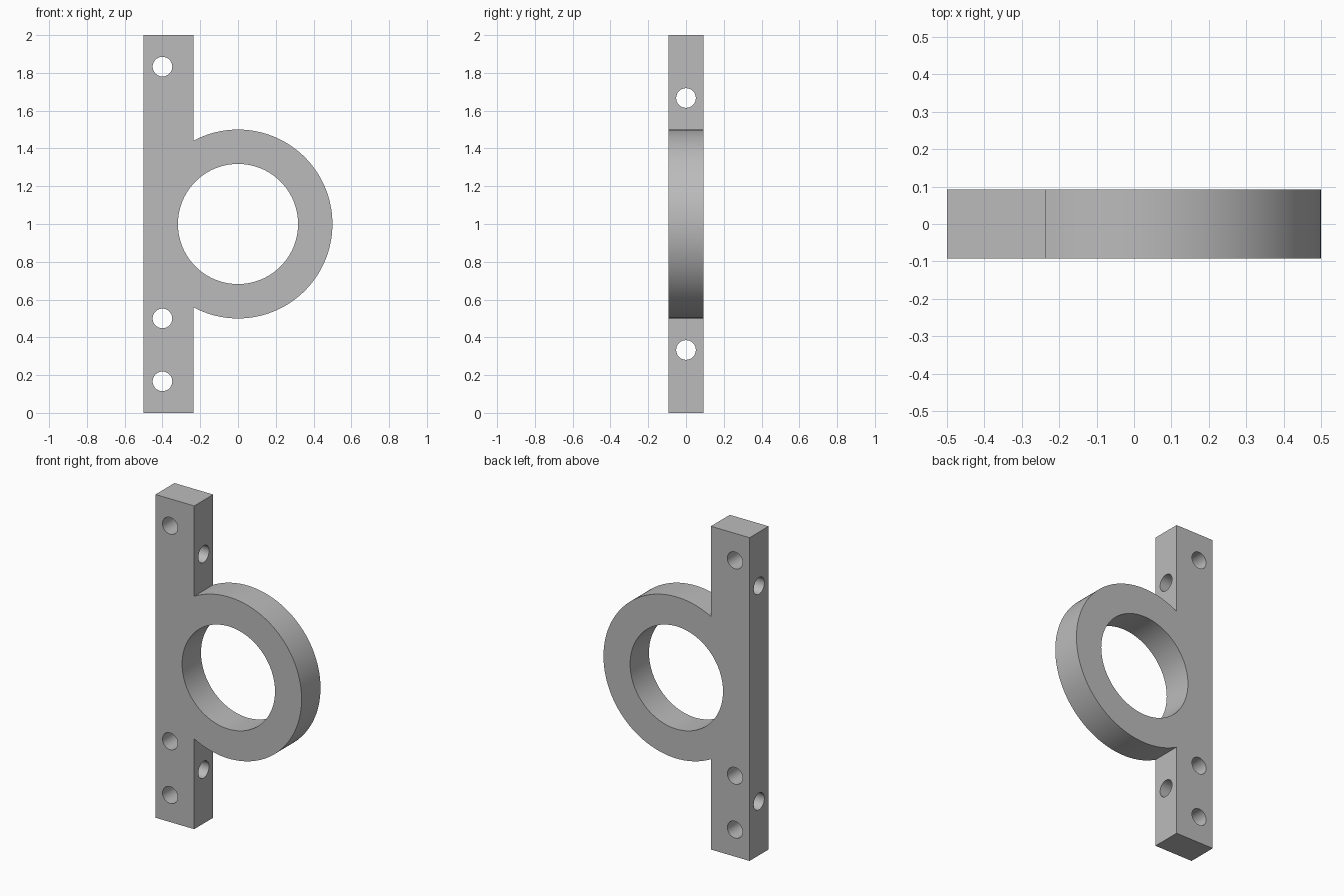
import bpy
import bmesh
import math

cube = bpy.data.objects.get("Cube")
if cube:
    bpy.data.objects.remove(cube, do_unlink=True)

DEPTH = 0.185
BAR_LEFT, BAR_RIGHT, HEIGHT = -0.5, -0.235, 2.0
RING_Z, OUTER, INNER = 1.0, 0.5, 0.318
HOLE = 0.052
ARC_STEPS = 96

grey = bpy.data.materials.new("plain_grey")
grey.use_nodes = True
colour = (0.5, 0.5, 0.5, 1)
grey.diffuse_color = colour
grey.node_tree.nodes["Principled BSDF"].inputs["Base Color"].default_value = colour

# Bar and ring outline as one profile, extruded front to back
end = math.acos(BAR_RIGHT / OUTER)
profile = [(BAR_RIGHT, HEIGHT), (BAR_LEFT, HEIGHT), (BAR_LEFT, 0), (BAR_RIGHT, 0)]
for i in range(ARC_STEPS + 1):
    a = -end + 2 * end * i / ARC_STEPS
    profile.append((OUTER * math.cos(a), RING_Z + OUTER * math.sin(a)))

bm = bmesh.new()
face = bm.faces.new([bm.verts.new((x, -DEPTH / 2, z)) for x, z in profile])
result = bmesh.ops.extrude_face_region(bm, geom=[face])
moved = [g for g in result["geom"] if isinstance(g, bmesh.types.BMVert)]
bmesh.ops.translate(bm, verts=moved, vec=(0, DEPTH, 0))
bmesh.ops.recalc_face_normals(bm, faces=bm.faces)
mesh = bpy.data.meshes.new("ring_bracket")
bm.to_mesh(mesh)
bm.free()
bracket = bpy.data.objects.new("ring_bracket", mesh)
bpy.context.collection.objects.link(bracket)
mesh.materials.append(grey)


def cut_hole(name, x, z, radius, rotation, sides):
    """Drill a round hole through the bracket and discard the cutter."""
    bpy.ops.mesh.primitive_cylinder_add(
        vertices=sides, radius=radius, depth=0.6, location=(x, 0, z), rotation=rotation)
    cutter = bpy.context.object
    cutter.name = name
    cutter.hide_render = True
    cutter.data.materials.append(grey)
    mod = bracket.modifiers.new(name, "BOOLEAN")
    mod.operation = "DIFFERENCE"
    mod.solver = "EXACT"
    mod.object = cutter
    bpy.ops.object.select_all(action="DESELECT")
    bracket.select_set(True)
    bpy.context.view_layer.objects.active = bracket
    bpy.ops.object.modifier_apply(modifier=name)
    bpy.data.objects.remove(cutter, do_unlink=True)


ALONG_Y = (math.pi / 2, 0, 0)
ALONG_X = (0, math.pi / 2, 0)

# Ring opening
cut_hole("ring_opening", 0, RING_Z, INNER, ALONG_Y, 128)

# Bolt holes through the front of the bar
for z in (0.167, 0.5, 1.833):
    cut_hole("front_hole", -0.4, z, HOLE, ALONG_Y, 40)

# Bolt holes through the side of the bar
for z in (0.333, 1.667):
    cut_hole("side_hole", -0.37, z, HOLE, ALONG_X, 40)

bpy.ops.object.shade_smooth_by_angle(angle=math.radians(30))
